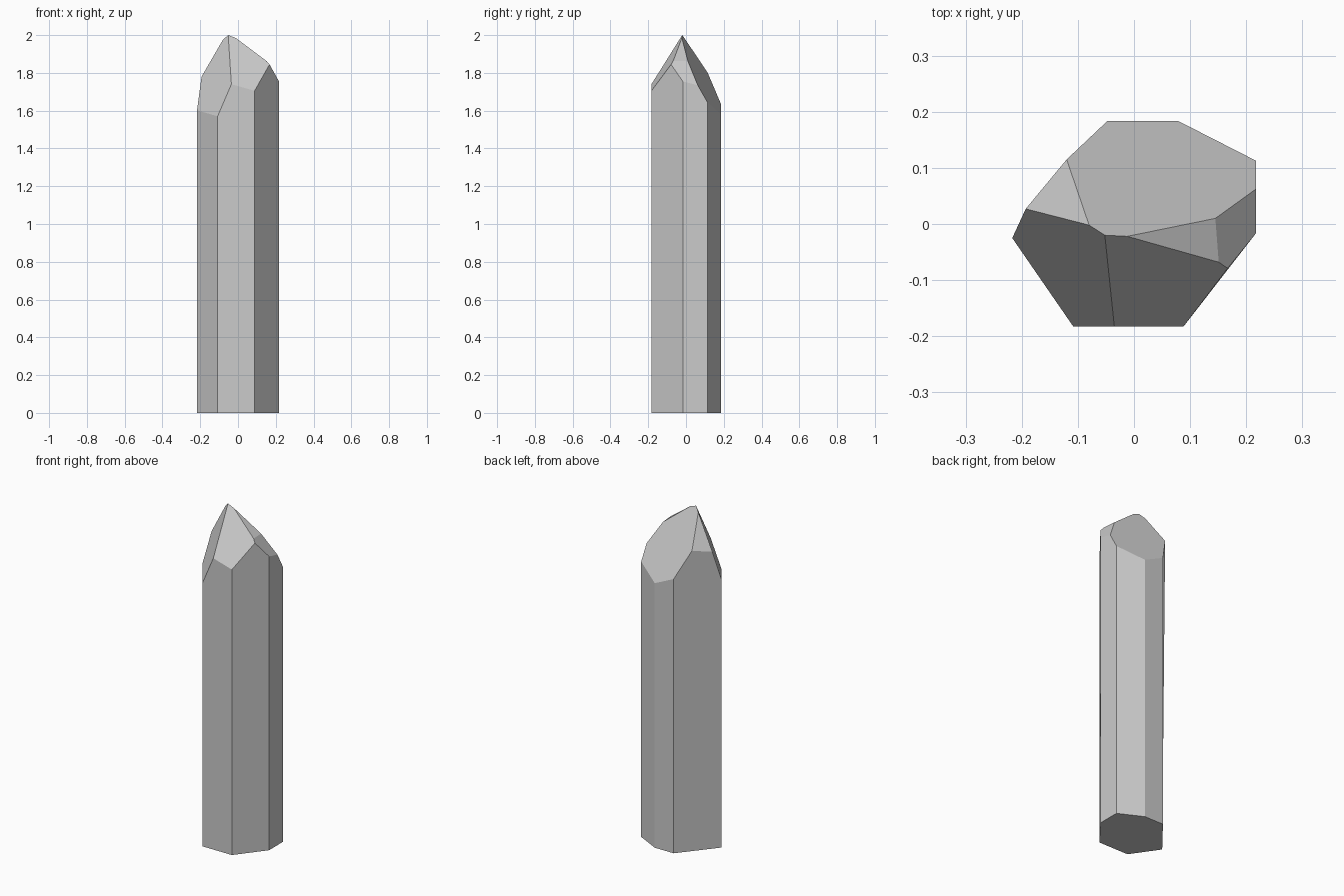
import bpy, bmesh

if "Cube" in bpy.data.objects:
    bpy.data.objects.remove(bpy.data.objects["Cube"])

# Seven-sided shaft: x, y and the height where each corner meets the tip facets
shaft = {
    "A": (-.217, -.025, 1.602), "B": (-.108, -.183, 1.57), "C": (.088, -.183, 1.705),
    "F": (.217, -.017, 1.755), "H": (.217, .113, 1.645), "I": (.078, .184, 1.58),
    "J": (-.047, .184, 1.638),
}
# Extra corners where the tip facets meet each other (P is the apex)
tip = {
    "D": (-.035, -.183, 1.74), "E": (.167, -.079, 1.845), "G": (.217, .062, 1.735),
    "K": (-.12, .115, 1.80), "L": (-.08, -.002, 1.975), "M": (-.193, .027, 1.78),
    "N": (-.012, -.022, 1.985), "P": (-.052, -.02, 2.0), "V": (.145, .01, 1.862),
    "W": (.151, -.068, 1.863),
}
tip_facets = ["MABDPL", "MLK", "KLPNVGHIJ", "DCEWNP", "NWV", "VWEFG"]
# Tip corners that sit on the top edge of each shaft side
side_tops = {"AB": "", "BC": "D", "CF": "E", "FH": "G", "HI": "", "IJ": "", "JA": "KM"}

bm = bmesh.new()
top = {k: bm.verts.new(p) for k, p in {**shaft, **tip}.items()}
base = {k: bm.verts.new((x, y, 0)) for k, (x, y, z) in shaft.items()}

# Base and shaft sides
bm.faces.new(list(base.values())[::-1])
for (a, b), extra in side_tops.items():
    bm.faces.new([base[a], base[b], top[b]] + [top[k] for k in reversed(extra)] + [top[a]])

# Pointed tip
for facet in tip_facets:
    bm.faces.new([top[k] for k in facet])

bmesh.ops.recalc_face_normals(bm, faces=bm.faces)
mesh = bpy.data.meshes.new("crystal")
bm.to_mesh(mesh)
bm.free()
bpy.context.collection.objects.link(bpy.data.objects.new("crystal", mesh))
